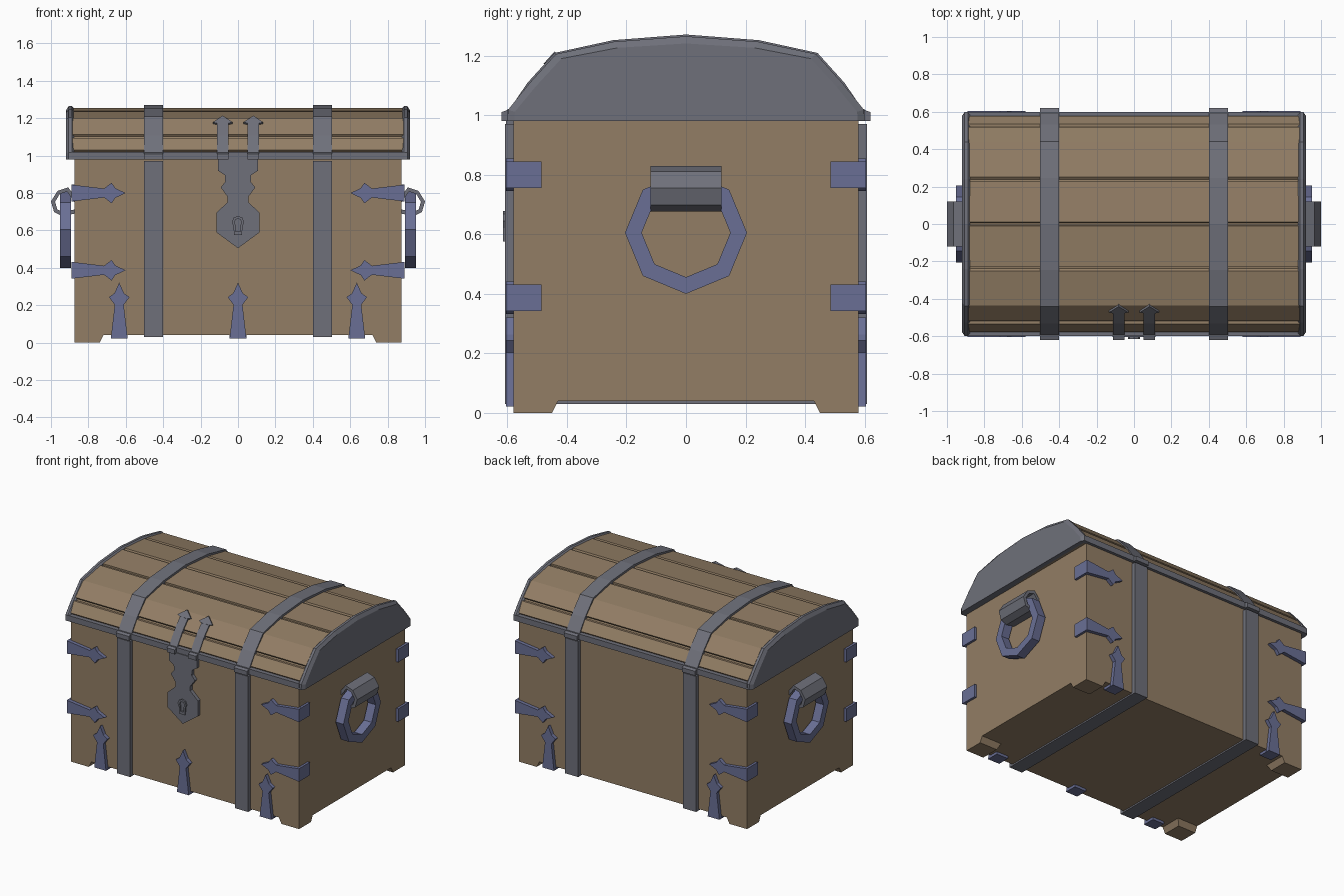
import bpy, bmesh, math
from mathutils import Vector as V

if "Cube" in bpy.data.objects:
    bpy.data.objects.remove(bpy.data.objects["Cube"])


def material(name, rgb):
    m = bpy.data.materials.new(name)
    m.diffuse_color = (*rgb, 1)
    m.use_nodes = True
    m.node_tree.nodes["Principled BSDF"].inputs["Base Color"].default_value = m.diffuse_color
    return m


WOOD = material("brown wood", (0.290, 0.208, 0.130))
IRON = material("grey iron", (0.158, 0.163, 0.195))
BLUE = material("blue metal", (0.144, 0.159, 0.300))


def loft(name, loops, mat, cyclic=False):
    """Skin a row of equal point loops; ends are capped unless cyclic."""
    bm = bmesh.new()
    rows = [[bm.verts.new(p) for p in loop] for loop in loops]
    n = len(rows[0])
    for i in range(len(rows) if cyclic else len(rows) - 1):
        a, b = rows[i], rows[(i + 1) % len(rows)]
        for j in range(n):
            k = (j + 1) % n
            bm.faces.new((a[j], a[k], b[k], b[j]))
    if not cyclic:
        bm.faces.new(rows[0])
        bm.faces.new(rows[-1])
    bmesh.ops.recalc_face_normals(bm, faces=bm.faces)
    me = bpy.data.meshes.new(name)
    bm.to_mesh(me)
    bm.free()
    me.materials.append(mat)
    ob = bpy.data.objects.new(name, me)
    bpy.context.collection.objects.link(ob)
    return ob


def yz(u, v, d):
    return (d, u, v)


def xz(u, v, d):
    return (u, d, v)


def prism(name, pts, f, d0, d1, mat):
    return loft(name, [[f(u, v, d) for u, v in pts] for d in (d0, d1)], mat)


def frame(name, outer, inner, f, d0, d1, mat):
    return loft(name, [[f(u, v, d) for u, v in pts] for pts, d in
                       ((outer, d0), (outer, d1), (inner, d1), (inner, d0))], mat, True)


def box(name, x0, x1, y0, y1, z0, z1, mat):
    return prism(name, [(x0, z0), (x1, z0), (x1, z1), (x0, z1)], xz, y0, y1, mat)


def pull(p, d):
    """Move a lid profile point inward by d."""
    p = V(p)
    return p + (V((0, 0.85)) - p).normalized() * d


def arch(half):
    """Mirror a half profile that ends on the centre line."""
    return [V(p) for p in half] + [V((-p[0], p[1])) for p in reversed(half[:-1])]


# Body and corner feet
box("chest_body", -0.875, 0.875, -0.58, 0.58, 0.04, 0.98, WOOD)
for sx in (-1, 1):
    for sy in (-1, 1):
        loft("foot", [[(sx * 0.875, sy * 0.58, z), (sx * a, sy * 0.58, z),
                       (sx * a, sy * b, z), (sx * 0.875, sy * b, z)]
                      for a, b, z in ((0.74, 0.45, 0), (0.72, 0.43, 0.04))], WOOD)

# Lid core and planks
LID = [(0.585, 0.98), (0.585, 1.02), (0.527, 1.105), (0.435, 1.20), (0.24, 1.238), (0, 1.256)]
core = [pull(p, 0.014) for p in arch(LID)]
core[0].y = core[-1].y = 0.98
prism("lid_core", core, yz, -0.89, 0.89, WOOD)


def plank(pts):
    pts = [V(p) for p in pts]
    da = (pts[1] - pts[0]).normalized()
    db = (pts[-2] - pts[-1]).normalized()

    def ends(e):
        return [pts[0] + da * e] + pts[1:-1] + [pts[-1] + db * e]
    poly = ends(0.012) + [pull(p, 0.016) for p in reversed(ends(0.004))]
    for s in (-1, 1):
        prism("lid_plank", [(s * u, v) for u, v in poly], yz, -0.885, 0.885, WOOD)


plank(LID[1:3])
plank(LID[2:5])
plank(LID[4:6])

# Lid end caps and long rims
STRAP = [(0.62, 0.98), (0.62, 1.01), (0.593, 1.02), (0.533, 1.108),
         (0.442, 1.209), (0.245, 1.252), (0, 1.271)]
cap = arch([(0.60, 0.98), (0.598, 1.018)] + [tuple(pull(p, 0.006)) for p in STRAP[3:]])


def cap_loop(x, d):
    pts = [pull(p, d) for p in cap]
    pts[0].y = pts[-1].y = 0.98
    return [(x, u, v) for u, v in pts]


for s in (-1, 1):
    loft("lid_end_cap", [cap_loop(s * 0.876, 0.012), cap_loop(s * 0.888, 0),
                         cap_loop(s * 0.905, 0), cap_loop(s * 0.92, 0.024)], IRON)
    box("lid_rim", -0.89, 0.89, s * 0.57, s * 0.60, 0.98, 1.02, IRON)

# Iron straps over the lid and round the body
over = arch(STRAP)
under = [pull(p, 0.035) for p in over]
under[0].y = under[-1].y = 0.98
for s in (-1, 1):
    x0, x1 = s * 0.402, s * 0.503
    prism("lid_strap", over + under[::-1], yz, x0, x1, IRON)
    U = [(-0.608, 0.97), (-0.608, 0.03), (0.608, 0.03), (0.608, 0.97),
         (0.578, 0.97), (0.578, 0.045), (-0.578, 0.045), (-0.578, 0.97)]
    prism("body_strap", U, yz, x0, x1, IRON)

# Corner brackets with arrow ends, wrapping onto the sides
ARROW = [(0, 0.045), (0.175, 0.024), (0.215, 0.055), (0.235, 0.026), (0.29, 0)]
ARROW += [(a, -b) for a, b in reversed(ARROW[:-1])]
for sx in (-1, 1):
    for sy in (-1, 1):
        for z in (0.80, 0.387):
            prism("corner_bracket", [(sx * (0.891 - a), z + b) for a, b in ARROW],
                  xz, sy * 0.579, sy * 0.605, BLUE)
            box("corner_bracket_side", sx * 0.874, sx * 0.891, sy * 0.485, sy * 0.579,
                z - 0.045, z + 0.045, BLUE)

# Bottom brackets, three in front and two behind
for sy, xs in ((-1, (-0.635, 0, 0.635)), (1, (-0.635, 0.635))):
    for x in xs:
        prism("bottom_bracket", [(x + b, 0.022 + a * 1.03) for a, b in ARROW],
              xz, sy * 0.579, sy * 0.605, BLUE)
        box("bottom_bracket_tab", x - 0.045, x + 0.045, sy * 0.52, sy * 0.579, 0.022, 0.041, BLUE)

# Lock plate
half = [(0.108, 0.985), (0.108, 0.92), (0.07, 0.895), (0.068, 0.86), (0.092, 0.83),
        (0.056, 0.78), (0.056, 0.75), (0.116, 0.695), (0.116, 0.59), (0, 0.505)]
prism("lock_plate", half + [(-a, b) for a, b in reversed(half[:-1])], xz, -0.579, -0.605, IRON)

# Keyhole rim
hole = [(0.033 * math.cos(math.radians(t)), 0.645 + 0.033 * math.sin(math.radians(t)))
        for t in range(-45, 226, 45)] + [(-0.022, 0.575), (0.022, 0.575)]
frame("keyhole_rim", hole, [(u * 0.55, 0.635 + (v - 0.635) * 0.68) for u, v in hole],
      xz, -0.60, -0.615, IRON)

# Two hasps running up the lid, with arrow heads laid on the slope
low, high = V((-0.533, 1.108)), V((-0.442, 1.209))
run = (high - low).normalized()
nor = V((-run.y, run.x))
top = [V((-u, v)) for u, v in STRAP[:4]] + [low + run * 0.09]
back = [pull(p, 0.035) for p in top]
back[0].y = 0.98
HEAD = [(-0.03, 0.085), (-0.052, 0.093), (0, 0.14), (0.052, 0.093), (0.03, 0.085)]


def on_slope(u, v, d):
    p = low + run * v + nor * d
    return (u, p.x, p.y)


for s in (-1, 1):
    x = s * 0.082
    prism("hasp", top + back[::-1], yz, x - 0.03, x + 0.03, IRON)
    prism("hasp_head", [(x + u, v) for u, v in HEAD], on_slope, -0.02, 0.003, IRON)


# Ring handles and the curled iron sleeves that hold them
def octagon(r):
    return [(r * math.cos(i * math.pi / 4), 0.605 + r * math.sin(i * math.pi / 4)) for i in range(8)]


CURL = [(0.874, 0.785), (0.908, 0.83), (0.965, 0.811), (1.0, 0.755),
        (0.983, 0.698), (0.94, 0.677), (0.874, 0.69)]
INNER = [(0.874, 0.75), (0.914, 0.808), (0.953, 0.795), (0.978, 0.753),
         (0.966, 0.712), (0.937, 0.698), (0.874, 0.712)]
for s in (-1, 1):
    frame("ring_handle", octagon(0.205), octagon(0.149), yz, s * 0.893, s * 0.953, BLUE)
    prism("handle_sleeve", [(s * u, v) for u, v in CURL + INNER[::-1]], xz, -0.12, 0.12, IRON)
